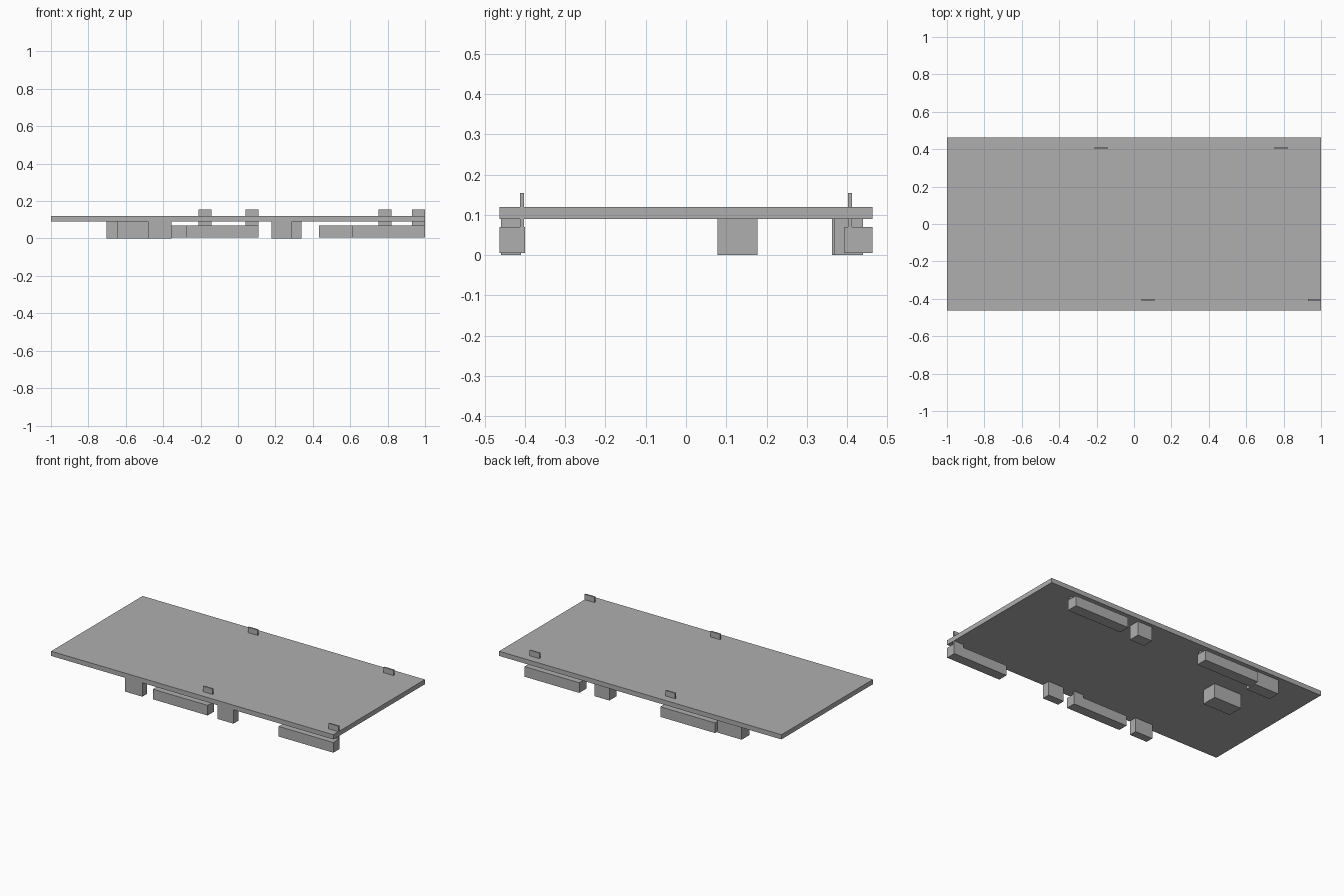
import bpy
from mathutils import Matrix, Vector

default_cube = bpy.data.objects.get("Cube")
if default_cube:
    bpy.data.objects.remove(default_cube, do_unlink=True)

import bmesh

# One plain grey for the whole model
grey = bpy.data.materials.new("plain_grey")
grey.use_nodes = True
colour = (0.43, 0.43, 0.43, 1)
grey.diffuse_color = colour
grey.node_tree.nodes["Principled BSDF"].inputs["Base Color"].default_value = colour


def box(name, xs, ys, zs):
    """Flat-shaded box spanning the given x, y and z ranges."""
    low, high = map(Vector, zip(xs, ys, zs))
    bm = bmesh.new()
    placement = Matrix.Translation((low + high) / 2) @ Matrix.Diagonal((*(high - low), 1))
    bmesh.ops.create_cube(bm, size=1, matrix=placement)
    mesh = bpy.data.meshes.new(name)
    bm.to_mesh(mesh)
    bm.free()
    mesh.materials.append(grey)
    obj = bpy.data.objects.new(name, mesh)
    bpy.context.collection.objects.link(obj)
    return obj


# Vertical levels
foot, bar_bottom, bar_top = 0, 0.005, 0.07
slab_bottom, slab_top, tab_top = 0.09, 0.12, 0.155

# Main slab
box("slab", (-1, 1), (-0.463, 0.463), (slab_bottom, slab_top))

# Long bars, each with an upright tab through the slab at its left end
bar_length, tab_width = 0.388, 0.07
rows = {
    "front": ((-0.463, -0.4), (-0.412, -0.402), (0.109, 1.0)),
    "back": ((0.392, 0.463), (0.402, 0.412), (-0.142, 0.82)),
}
for row, (bar_depth, tab_depth, ends) in rows.items():
    for side, end in zip(("right", "left"), ends):
        box(f"{row}_{side}_bar", (end - bar_length, end), bar_depth, (bar_bottom, bar_top))
        box(f"{row}_{side}_tab", (end - tab_width, end), tab_depth, (bar_bottom + 0.01, tab_top))

# Supporting blocks under the slab
blocks = {
    "front_right_block": ((-0.48, -0.356), (-0.46, -0.41)),
    "front_left_block": ((0.178, 0.29), (-0.46, -0.41)),
    "middle_block": ((-0.645, -0.45), (0.078, 0.178)),
    "back_right_block": ((-0.703, -0.53), (0.363, 0.44)),
    "back_left_block": ((0.235, 0.34), (0.368, 0.44)),
}
for name, (xs, ys) in blocks.items():
    box(name, xs, ys, (foot, slab_bottom))
